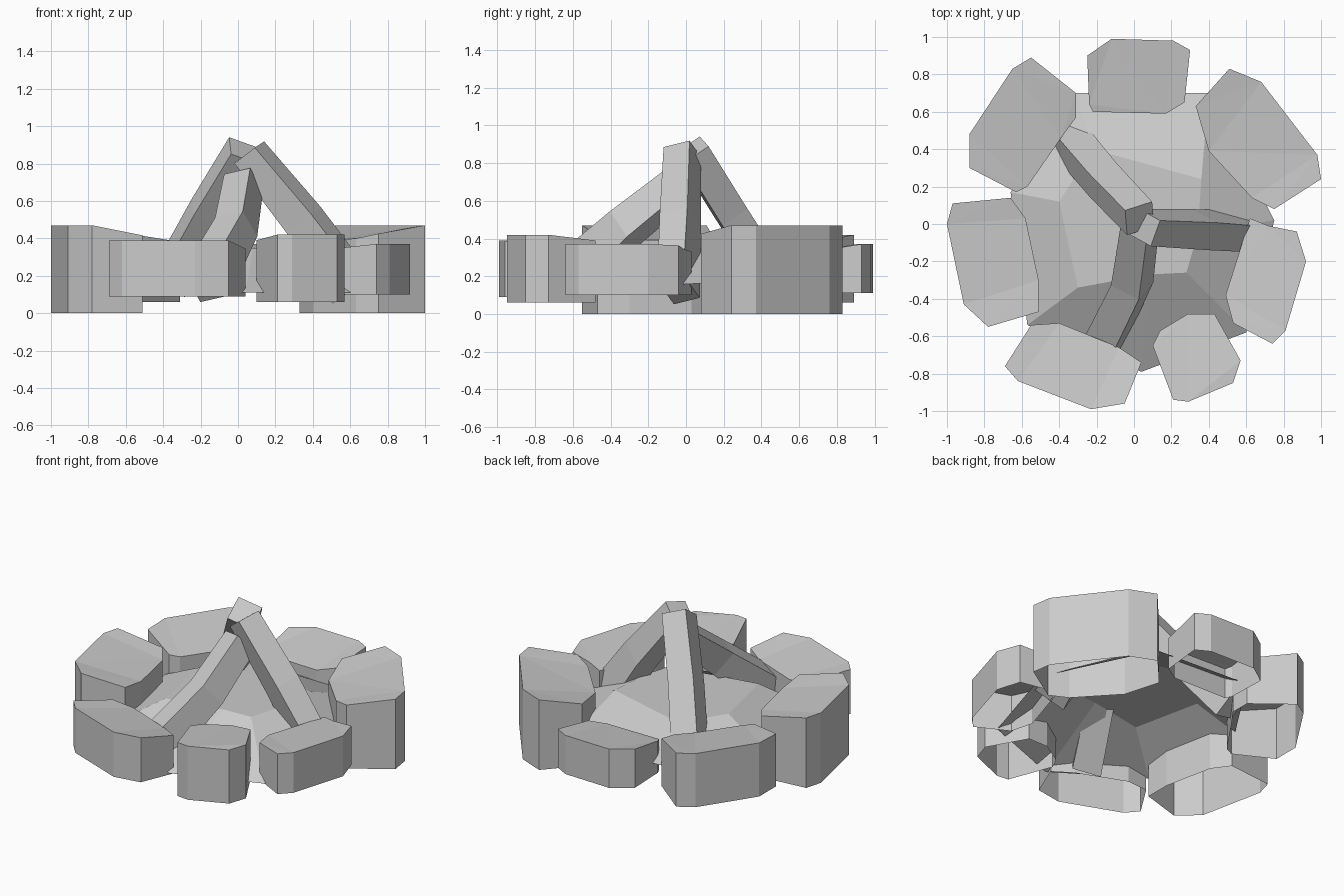
import bpy, bmesh, math
from mathutils import Vector

if "Cube" in bpy.data.objects:
    bpy.data.objects.remove(bpy.data.objects["Cube"])


def finish(name, bm):
    bmesh.ops.recalc_face_normals(bm, faces=bm.faces)
    me = bpy.data.meshes.new(name)
    bm.to_mesh(me)
    bm.free()
    ob = bpy.data.objects.new(name, me)
    bpy.context.collection.objects.link(ob)
    return ob


def bridge(bm, a, b):
    n = len(a)
    for i in range(n):
        j = (i + 1) % n
        bm.faces.new((a[i], a[j], b[j], b[i]))


# Stone: footprint walls, open underneath, top tilted down towards the fire
def stone(name, pts, bottom, z_out, z_in):
    radii = [math.hypot(*p) for p in pts]
    r0, r1 = min(radii), max(radii)
    bm = bmesh.new()
    low, top = [], []
    for (x, y), r in zip(pts, radii):
        t = min(1, (r - r0) / (r1 - r0) / 0.8)
        low.append(bm.verts.new((x, y, bottom)))
        top.append(bm.verts.new((x, y, z_in + (z_out - z_in) * t)))
    bridge(bm, low, top)
    bmesh.ops.triangulate(bm, faces=[bm.faces.new(top)])
    return finish(name, bm)


stone("stone_left", [(-.97, .11), (-.66, .14), (-.58, .03), (-.51, -.30), (-.51, -.47),
                     (-.78, -.55), (-.91, -.43), (-1, 0)], 0, .47, .39)
stone("stone_back_right", [(.51, .83), (.68, .76), (.98, .37), (1, .24), (.75, .08),
                           (.63, .14), (.40, .39), (.33, .63)], 0, .47, .38)
stone("stone_back", [(-.12, .99), (.21, .98), (.30, .93), (.27, .65), (.17, .59),
                     (-.22, .60), (-.24, .64), (-.25, .90)], .11, .37, .31)
stone("stone_back_left", [(-.55, .89), (-.65, .83), (-.88, .48), (-.88, .30), (-.63, .17),
                          (-.57, .20), (-.39, .46), (-.31, .57), (-.31, .70)], .06, .42, .35)
stone("stone_front_left", [(-.69, -.76), (-.62, -.84), (-.23, -.99), (-.05, -.96), (.04, -.74),
                           (-.08, -.66), (-.40, -.53), (-.55, -.54)], .09, .39, .33)
stone("stone_front_right", [(.10, -.65), (.14, -.57), (.29, -.48), (.43, -.48), (.57, -.73),
                            (.53, -.85), (.29, -.95), (.21, -.94)], .06, .42, .38)
stone("stone_right", [(.62, .03), (.72, -.01), (.87, -.04), (.92, -.20), (.81, -.57),
                      (.74, -.64), (.53, -.53), (.49, -.38)], .10, .37, .33)

# Ash bed: low faceted mound, hollow underneath, gentler towards the back left
rim = [(.40, .70, .17), (-.31, .70, .20), (-.66, .17, .22), (-.57, -.54, .18),
       (.04, -.79, .11), (.60, -.58, .11), (.75, .02, .16)]
crown = [(.36, .24), (-.22, .40), (-.40, .12), (-.30, -.34), (.08, -.27), (.28, -.26), (.34, -.05)]
bm = bmesh.new()
low = [bm.verts.new(p) for p in rim]
top = [bm.verts.new((x, y, .35)) for x, y in crown]
bridge(bm, low, top)
bm.faces.new(top)
finish("ash_bed", bm)


# Log: four-sided beam swept through a few centres with varying half-widths
def log(name, path, roll):
    path = [(Vector(c), w, h) for c, w, h in path]
    d = (path[-1][0] - path[0][0]).normalized()
    side = d.cross(Vector((0, 0, 1))).normalized()
    up = side.cross(d)
    c, s = math.cos(math.radians(roll)), math.sin(math.radians(roll))
    u, v = side * c + up * s, up * c - side * s
    bm = bmesh.new()
    rings = [[bm.verts.new(p + u * w * a + v * h * b)
              for a, b in ((-1, -1), (1, -1), (1, 1), (-1, 1))] for p, w, h in path]
    for a, b in zip(rings, rings[1:]):
        bridge(bm, a, b)
    bm.faces.new(rings[0])
    bm.faces.new(rings[-1])
    finish(name, bm)


log("front_log", [((.03, -.02, .70), .08, .08), ((-.01, -.32, .46), .085, .09),
                  ((-.17, -.65, .16), .09, .11)], -15)
log("back_left_log", [((.03, .03, .87), .08, .08), ((-.165, .235, .54), .085, .08),
                      ((-.37, .48, .16), .09, .08)], -30)
log("right_log", [((.06, -.02, .86), .075, .075), ((.35, -.03, .50), .08, .09),
                  ((.61, -.04, .13), .075, .11)], -22)
